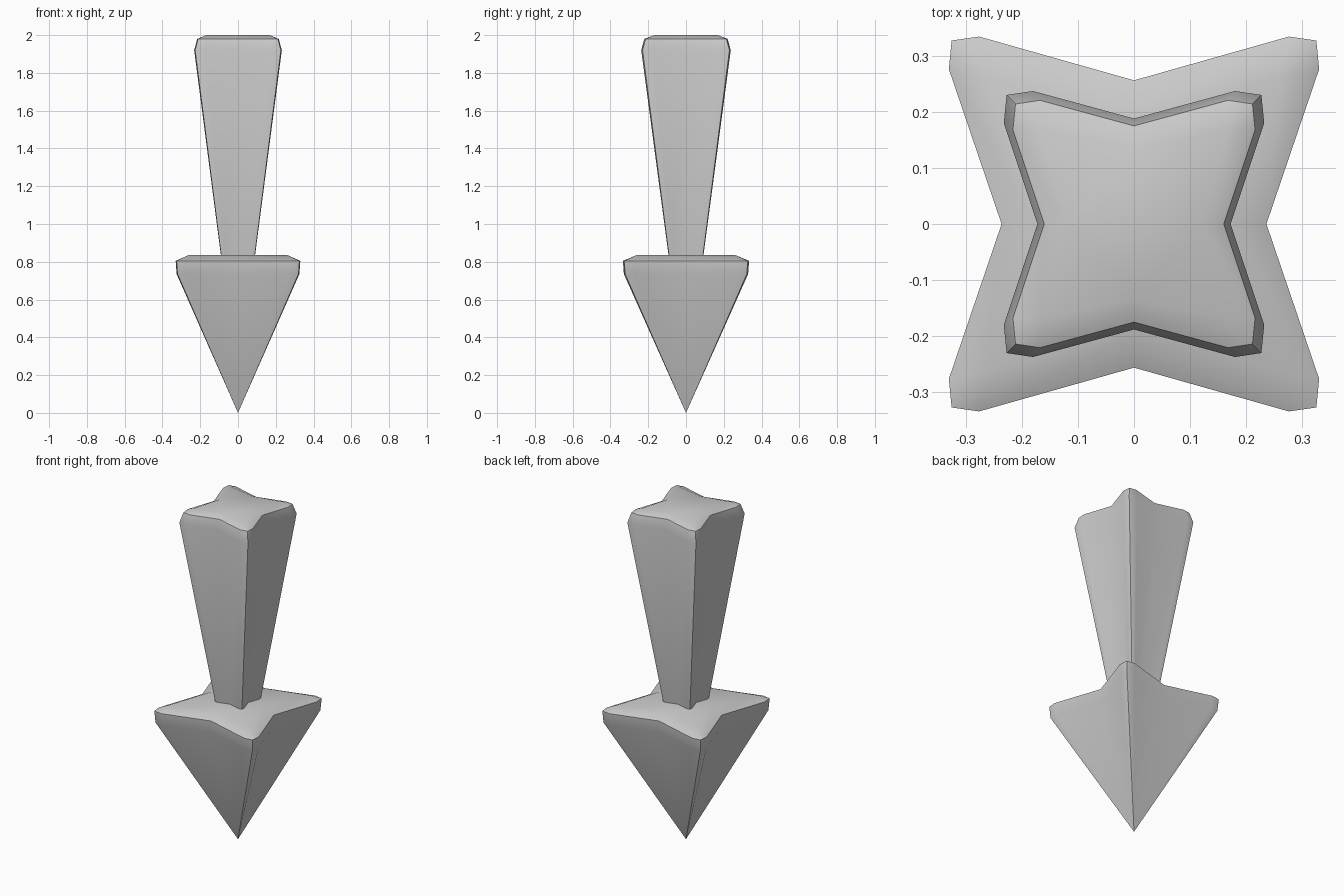
import bpy, bmesh, math

if "Cube" in bpy.data.objects:
    bpy.data.objects.remove(bpy.data.objects["Cube"])


def star(mx, my, corner, scale=1.0):
    """Four-pointed outline: side notches at mx / my, corner = points of the +x+y arm."""
    pts = [(mx, 0)] + corner
    pts += [(0, my)] + [(-x, y) for x, y in reversed(corner)]
    pts += [(-x, -y) for x, y in pts]
    return [(x * scale, y * scale) for x, y in pts]


def loft(name, rings, angle):
    """Skin a stack of (z, outline) rings, closing both ends."""
    bm = bmesh.new()
    loops = [[bm.verts.new((x, y, z)) for x, y in pts] for z, pts in rings]
    n = len(loops[0])
    for a, b in zip(loops, loops[1:]):
        for i in range(n):
            j = (i + 1) % n
            bm.faces.new((a[i], a[j], b[j], b[i]))
    bm.faces.new(loops[0][::-1])
    bm.faces.new(loops[-1])
    bmesh.ops.remove_doubles(bm, verts=bm.verts, dist=0.0002)
    bmesh.ops.recalc_face_normals(bm, faces=bm.faces)
    me = bpy.data.meshes.new(name)
    bm.to_mesh(me)
    bm.free()
    ob = bpy.data.objects.new(name, me)
    bpy.context.collection.objects.link(ob)
    bpy.ops.object.select_all(action='DESELECT')
    bpy.context.view_layer.objects.active = ob
    ob.select_set(True)
    bpy.ops.object.shade_smooth_by_angle(angle=math.radians(angle))
    return ob


# Arrow head: star pyramid pointing down, rounded upper rim
head = (0.236, 0.256, [(0.330, 0.276), (0.325, 0.327), (0.276, 0.334)])
loft("arrow_head", [
    (0.0, star(*head, 0.0001)),
    (0.735, star(*head, 0.985)),
    (0.805, star(*head)),
    (0.835, star(0.175, 0.192, [(0.262, 0.262)] * 3)),
], 50)

# Shaft: star column widening upward, rounded upper rim
shaft = (0.172, 0.188, [(0.232, 0.180), (0.227, 0.230), (0.180, 0.237)])
loft("arrow_shaft", [
    (0.825, star(*shaft, 0.385)),
    (1.92, star(*shaft)),
    (1.98, star(*shaft, 0.93)),
    (2.0, star(0.122, 0.135, [(0.168, 0.168)] * 3)),
], 50)
